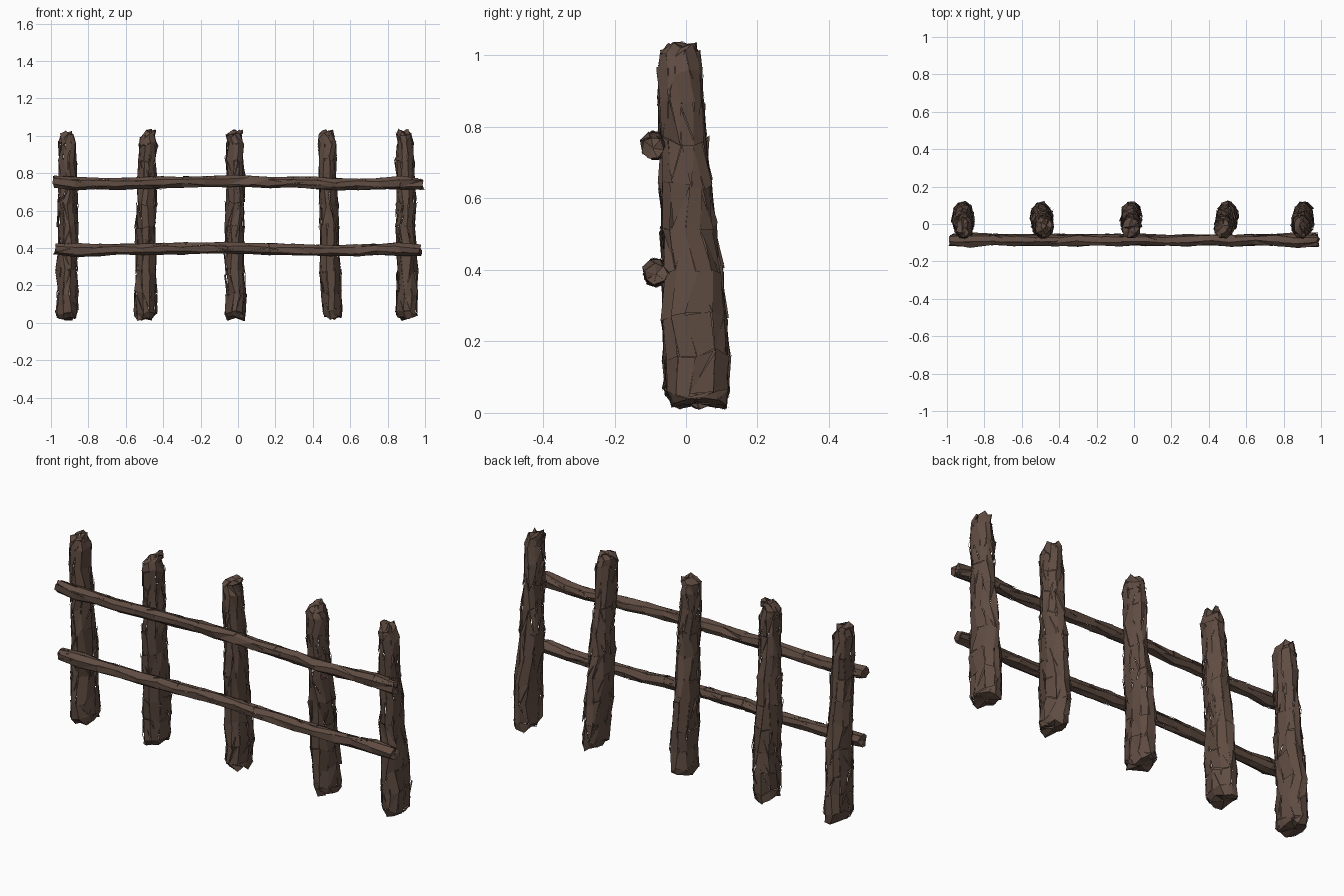
import bpy, bmesh, math, random
from mathutils import Vector, Matrix

if "Cube" in bpy.data.objects:
    bpy.data.objects.remove(bpy.data.objects["Cube"])

random.seed(7)
bark = bpy.data.materials.new("dark brown bark")
bark.diffuse_color = (0.115, 0.072, 0.054, 1)
bark.use_nodes = True
bark.node_tree.nodes["Principled BSDF"].inputs["Base Color"].default_value = bark.diffuse_color


def build_log(name, rings, sides, jitter, tilt, loose):
    """Skin rings of (centre, u axis, v axis) and break the skin into bark plates."""
    bm = bmesh.new()
    loops = []
    for c, u, v in rings:
        ring = []
        off = random.uniform(-0.25, 0.25)
        for i in range(sides):
            a = 2 * math.pi * (i + off + random.uniform(-0.2, 0.2)) / sides
            p = Vector(c) + Vector(u) * math.cos(a) + Vector(v) * math.sin(a)
            p += Vector([random.uniform(-1, 1) * j for j in jitter])
            ring.append(bm.verts.new(p))
        loops.append(ring)
    for a, b in zip(loops, loops[1:]):
        for i in range(sides):
            j = (i + 1) % sides
            q = [a[i], a[j], b[j], b[i]]
            r = random.random()
            if r < 0.3:
                bm.faces.new((q[0], q[1], q[2])); bm.faces.new((q[0], q[2], q[3]))
            elif r < 0.6:
                bm.faces.new((q[0], q[1], q[3])); bm.faces.new((q[1], q[2], q[3]))
            else:
                bm.faces.new(q)
    # rough ends
    for ring, flip in ((loops[0], True), (loops[-1], False)):
        mid = sum((v.co for v in ring), Vector()) / sides
        c = bm.verts.new(mid)
        for i in range(sides):
            t = (ring[i], ring[(i + 1) % sides], c)
            bm.faces.new(t[::-1] if flip else t)
    bmesh.ops.recalc_face_normals(bm, faces=bm.faces)
    # loosen every plate a little: cracks and overlaps
    bmesh.ops.split_edges(bm, edges=bm.edges)
    for f in bm.faces:
        c = f.calc_center_median()
        axis = Vector([random.uniform(-1, 1) for _ in range(3)]).normalized()
        rot = Matrix.Rotation(random.uniform(-tilt, tilt), 3, axis)
        s = random.uniform(1 - loose * 0.6, 1 + loose * 1.4)
        for v in f.verts:
            v.co = c + rot @ (v.co - c) * s
    me = bpy.data.meshes.new(name)
    bm.to_mesh(me)
    bm.free()
    me.materials.append(bark)
    ob = bpy.data.objects.new(name, me)
    bpy.context.collection.objects.link(ob)


# posts: height, front y, back y (leaning and tapering)
profile = [(0.025, -0.04, 0.115), (0.06, -0.06, 0.122), (0.16, -0.063, 0.12),
           (0.27, -0.065, 0.113), (0.40, -0.068, 0.10), (0.52, -0.07, 0.085),
           (0.64, -0.072, 0.07), (0.76, -0.072, 0.056), (0.87, -0.075, 0.048),
           (0.96, -0.078, 0.043), (1.00, -0.074, 0.036)]
# posts: bottom x, top x, bottom half width, top half width
posts = [(-0.912, -0.908, 0.06, 0.046), (-0.498, -0.485, 0.06, 0.048),
         (-0.012, -0.018, 0.056, 0.046), (0.503, 0.475, 0.056, 0.048),
         (0.906, 0.892, 0.06, 0.046)]
for n, (x0, x1, w0, w1) in enumerate(posts, 1):
    rings = []
    for z, yf, yb in profile:
        t = z
        x = x0 + (x1 - x0) * t + random.uniform(-0.005, 0.005)
        w = w0 + (w1 - w0) * t
        if z < 0.03 or z > 0.99:
            w *= 0.85
        rings.append(((x, (yf + yb) / 2, z), (w, 0, 0), (0, (yb - yf) / 2, 0)))
    # splintered tip
    rings.append(((x1 + random.uniform(-0.01, 0.02), -0.01, 1.022),
                  (0.028, 0, 0), (0, 0.04, 0)))
    build_log(f"post_{n}", rings, 10, (0.005, 0.005, 0.016), 0.16, 0.07)


# rails: x, z stations along gently bent poles in front of the posts
def rail(name, path, r, y):
    rings = []
    for i, (x, z) in enumerate(path):
        k = r * (1.22 if i in (1, len(path) - 2) else 1.0)
        rings.append(((x, y + random.uniform(-0.004, 0.004), z), (0, k, 0), (0, 0, k)))
    build_log(name, rings, 7, (0.01, 0.003, 0.003), 0.07, 0.06)


top_z = [0.755, 0.745, 0.745, 0.742, 0.747, 0.75, 0.753, 0.757, 0.757, 0.755, 0.75,
         0.75, 0.747, 0.742, 0.738, 0.743, 0.75, 0.742]
low_z = [0.395, 0.39, 0.39, 0.392, 0.39, 0.395, 0.4, 0.4, 0.402, 0.4, 0.395,
         0.39, 0.39, 0.388, 0.387, 0.39, 0.395, 0.39]
xs = [-0.985 + 1.97 * i / 17 for i in range(18)]
rail("upper_rail", list(zip(xs, top_z)), 0.031, -0.088)
rail("lower_rail", list(zip([x * 0.99 for x in xs], low_z)), 0.031, -0.086)
